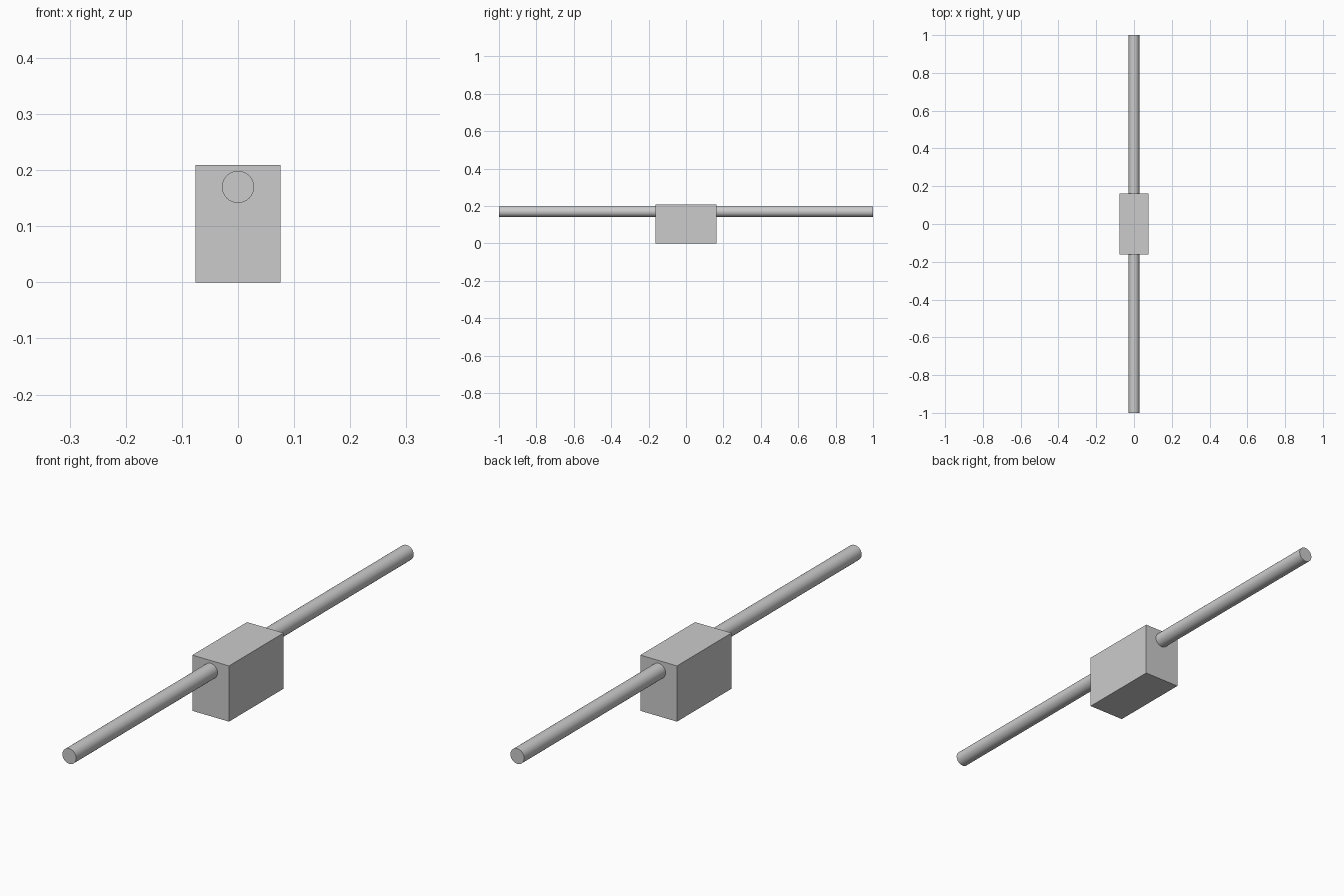
import bpy
import math

if "Cube" in bpy.data.objects:
    bpy.data.objects.remove(bpy.data.objects["Cube"])

# Central block standing on the ground
bpy.ops.mesh.primitive_cube_add(size=1, location=(0, 0, 0.1045))
block = bpy.context.object
block.name = "block"
block.scale = (0.152, 0.324, 0.209)
bpy.ops.object.transform_apply(location=False, rotation=False, scale=True)

# Long round rod running through the block, front to back
bpy.ops.mesh.primitive_cylinder_add(vertices=64, radius=0.0285, depth=2,
                                    location=(0, 0, 0.17),
                                    rotation=(math.pi / 2, 0, 0))
rod = bpy.context.object
rod.name = "rod"
bpy.ops.object.shade_smooth_by_angle(angle=math.radians(30))
